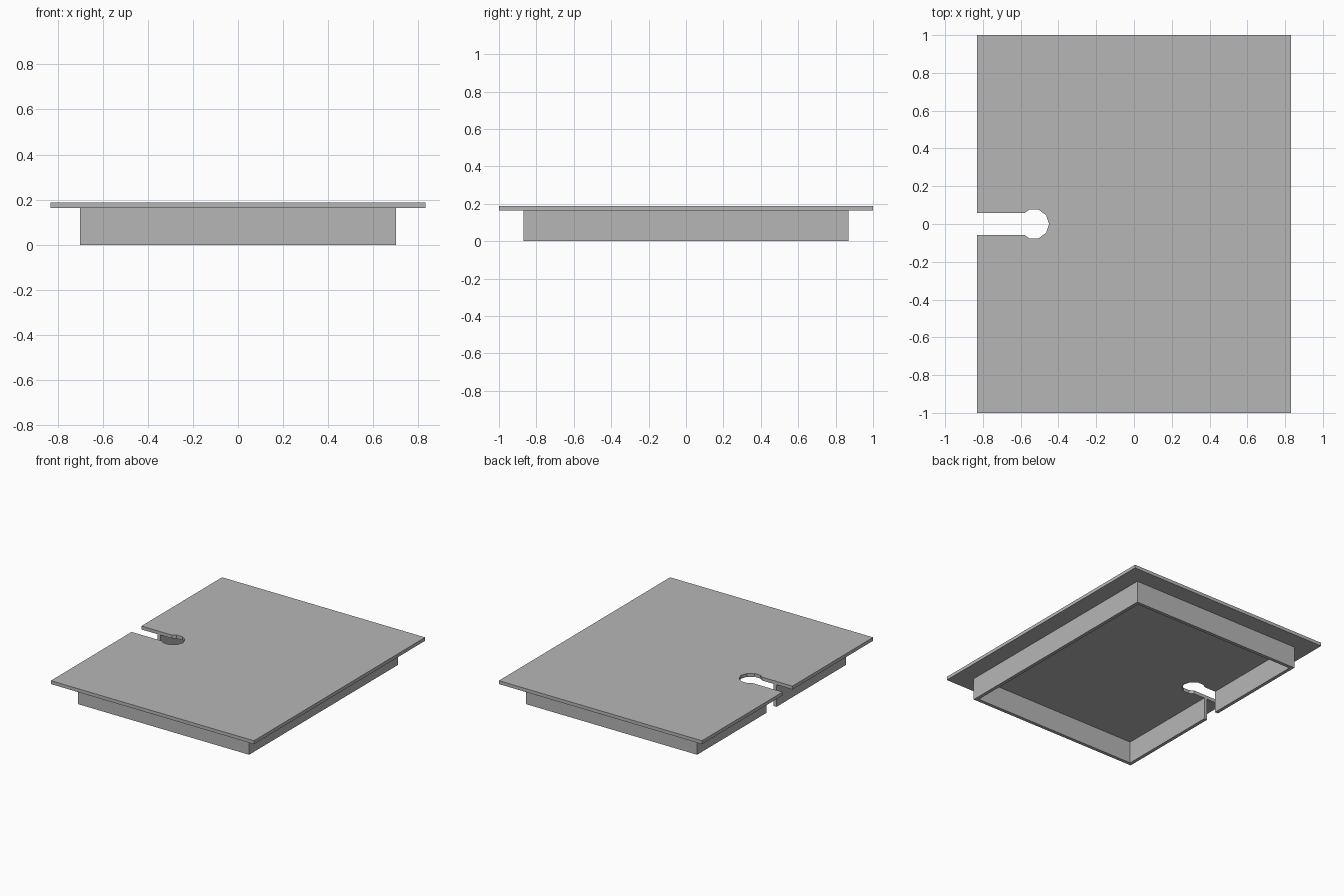
import bpy
import bmesh
from math import sin, cos, pi

cube = bpy.data.objects.get("Cube")
if cube:
    bpy.data.objects.remove(cube, do_unlink=True)

# Overall sizes
PLATE_X, PLATE_Y = 0.83, 1.0
SKIRT_X, SKIRT_Y = 0.70, 0.87
SKIRT_TOP, PLATE_TOP = 0.163, 0.188
WALL = 0.025
SLOT = 0.057                       # half width of the cable slot
HOLE_X, HOLE_R, SIDES = -0.53, 0.08, 10

grey = bpy.data.materials.new("plain grey")
grey.use_nodes = True
colour = (0.47, 0.47, 0.47, 1)
grey.diffuse_color = colour
grey.node_tree.nodes["Principled BSDF"].inputs["Base Color"].default_value = colour


def mirrored(half):
    """Close an outline given its +y half, ordered from the slot outwards."""
    return half + [(x, -y) for x, y in reversed(half)]


def extrude_outline(name, outline, bottom, top):
    bm = bmesh.new()
    face = bm.faces.new([bm.verts.new((x, y, bottom)) for x, y in outline])
    result = bmesh.ops.extrude_face_region(bm, geom=[face])
    raised = [v for v in result["geom"] if isinstance(v, bmesh.types.BMVert)]
    bmesh.ops.translate(bm, verts=raised, vec=(0, 0, top - bottom))
    bmesh.ops.recalc_face_normals(bm, faces=bm.faces)
    mesh = bpy.data.meshes.new(name)
    bm.to_mesh(mesh)
    bm.free()
    mesh.materials.append(grey)
    obj = bpy.data.objects.new(name, mesh)
    bpy.context.collection.objects.link(obj)
    return obj


# Cover plate with a keyhole slot: half of a ten-sided hole, then the slot edge
hole = [(HOLE_X + HOLE_R * cos(2 * pi * i / SIDES), HOLE_R * sin(2 * pi * i / SIDES))
        for i in range(4)]
mouth_x = HOLE_X - 0.051           # where the slot meets the hole
plate_half = hole[1:] + [(mouth_x, SLOT), (-PLATE_X, SLOT),
                         (-PLATE_X, PLATE_Y), (PLATE_X, PLATE_Y)]
extrude_outline("cover_plate", [hole[0]] + mirrored(plate_half), SKIRT_TOP, PLATE_TOP)

# Thin skirt wall underneath, open at the slot
inner_x, inner_y = SKIRT_X - WALL, SKIRT_Y - WALL
outer = [(-SKIRT_X, SLOT), (-SKIRT_X, SKIRT_Y), (SKIRT_X, SKIRT_Y)]
inner = [(-inner_x, SLOT), (-inner_x, inner_y), (inner_x, inner_y)]
extrude_outline("skirt", mirrored(outer) + mirrored(inner)[::-1], 0, SKIRT_TOP)
